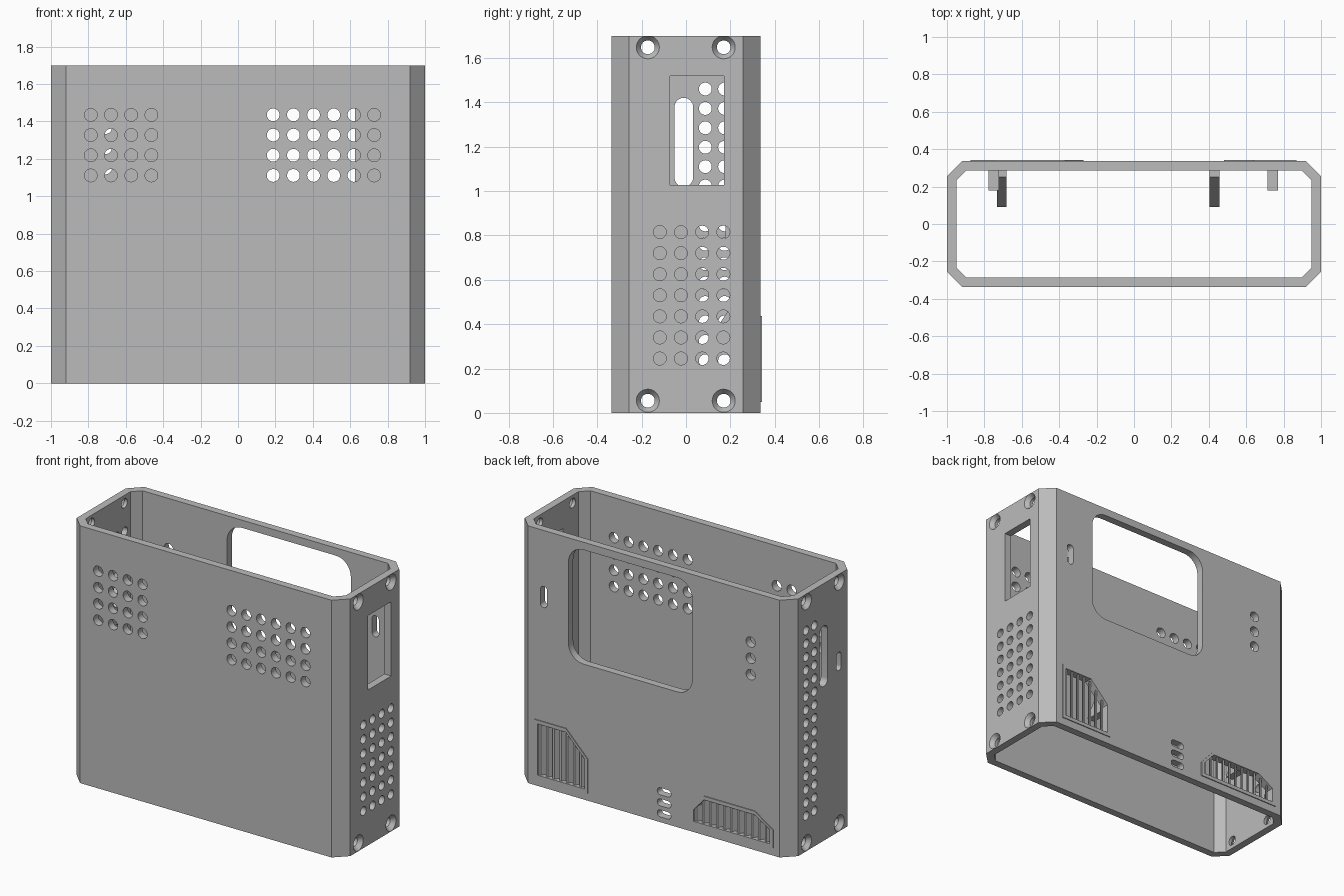
import bpy, bmesh, math

cube = bpy.data.objects.get("Cube")
if cube:
    bpy.data.objects.remove(cube, do_unlink=True)

grey = bpy.data.materials.new("plain_grey")
grey.use_nodes = True
COLOR = (0.5, 0.5, 0.5, 1)
grey.diffuse_color = COLOR
grey.node_tree.nodes["Principled BSDF"].inputs["Base Color"].default_value = COLOR

W, D, H, WALL, CH = 1.0, 0.336, 1.7, 0.05, 0.08


# Outlines
def rounded(cx, cy, w, h, r, seg=8):
    pts = []
    for i, (sx, sy) in enumerate([(1, 1), (-1, 1), (-1, -1), (1, -1)]):
        for k in range(seg + 1):
            a = (i + k / seg) * math.pi / 2
            pts.append((cx + sx * (w / 2 - r) + r * math.cos(a),
                        cy + sy * (h / 2 - r) + r * math.sin(a)))
    return pts


def circle(cx, cy, r, n=32):
    return [(cx + r * math.cos(2 * math.pi * k / n),
             cy + r * math.sin(2 * math.pi * k / n)) for k in range(n)]


def rect(x0, x1, y0, y1):
    return [(x0, y0), (x1, y0), (x1, y1), (x0, y1)]


def octagon(w, d, c):
    return [(w, c - d), (w, d - c), (w - c, d), (c - w, d),
            (-w, d - c), (-w, c - d), (c - w, -d), (w - c, -d)]


# Loft a stack of outlines along one axis into a closed solid
def loft(bm, axis, sections):
    place = {"x": lambda a, b, d: (d, a, b),
             "y": lambda a, b, d: (a, d, b),
             "z": lambda a, b, d: (a, b, d)}[axis]
    rings = [[bm.verts.new(place(a, b, d)) for a, b in pts] for pts, d in sections]
    n = len(rings[0])
    faces = [bm.faces.new(rings[0]), bm.faces.new(rings[-1])]
    for lo, hi in zip(rings, rings[1:]):
        for i in range(n):
            j = (i + 1) % n
            faces.append(bm.faces.new((lo[i], lo[j], hi[j], hi[i])))
    bmesh.ops.recalc_face_normals(bm, faces=faces)


def prism(bm, axis, pts, d0, d1):
    loft(bm, axis, [(pts, d0), (pts, d1)])


def make(name, bm):
    mesh = bpy.data.meshes.new(name)
    bm.to_mesh(mesh)
    bm.free()
    mesh.materials.append(grey)
    obj = bpy.data.objects.new(name, mesh)
    bpy.context.collection.objects.link(obj)
    return obj


def activate(obj):
    bpy.ops.object.select_all(action="DESELECT")
    obj.select_set(True)
    bpy.context.view_layer.objects.active = obj


def cut(obj, bm):
    cutter = make("cutter", bm)
    cutter.hide_render = True
    mod = obj.modifiers.new("cut", "BOOLEAN")
    mod.operation, mod.solver, mod.object = "DIFFERENCE", "EXACT", cutter
    activate(obj)
    bpy.ops.object.modifier_apply(modifier=mod.name)
    bpy.data.objects.remove(cutter, do_unlink=True)


# Case: an open chamfered tube
bm = bmesh.new()
prism(bm, "z", octagon(W, D, CH), 0, H)
case = make("case", bm)
bore = bmesh.new()
prism(bore, "z", octagon(W - WALL, D - WALL, 0.053), -0.1, H + 0.1)
cut(case, bore)

FRONT, BACK = (-0.4, -0.25), (0.25, 0.4)
LEFT, RIGHT = (0.9, 1.1), (-1.1, -0.9)
bm = bmesh.new()

# Front air holes
for x in [-0.787 + 0.108 * i for i in range(4)] + [0.188 + 0.108 * i for i in range(6)]:
    for row in range(4):
        prism(bm, "y", circle(x, 1.435 - 0.108 * row, 0.034), *FRONT)

# Back window, slots and holes
prism(bm, "y", rounded(0.172, 1.272, 0.905, 0.755, 0.11), *BACK)
prism(bm, "y", rounded(0.805, 1.26, 0.05, 0.14, 0.024), *BACK)
for i in range(3):
    prism(bm, "y", circle(-0.708, 1.367 - 0.108 * i, 0.034), *BACK)
    prism(bm, "y", rounded(-0.075, 0.058 + 0.073 * i, 0.1, 0.046, 0.022), *BACK)

# Left side: port opening and air holes
prism(bm, "x", rect(-0.072, 0.172, 1.027, 1.518), *LEFT)
for col in range(4):
    for row in range(7):
        prism(bm, "x", circle(-0.118 + 0.0955 * col, 0.245 + 0.095 * row, 0.029), *LEFT)

# Right side: two slots and two long columns of air holes
prism(bm, "x", rounded(-0.01, 1.22, 0.084, 0.4, 0.041), *RIGHT)
prism(bm, "x", rounded(-0.167, 1.125, 0.05, 0.12, 0.024), *RIGHT)
for y in (0.087, 0.174):
    for row in range(15):
        prism(bm, "x", circle(y, 0.235 + 0.0875 * row, 0.029), *RIGHT)

# Countersunk screw holes on both sides
for side in (-1, 1):
    for y in (-0.172, 0.17):
        for z in (0.055, H - 0.052):
            wide, narrow = circle(y, z, 0.052), circle(y, z, 0.031)
            loft(bm, "x", [(wide, side * 1.1), (wide, side * W),
                           (narrow, side * 0.972), (narrow, side * 0.9)])


# Vent outlines, used for the raised border and for the opening
def tall_vent(m):
    return [(0.87 - m, 0.05 + m), (0.87 - m, 0.437 - m), (0.64, 0.437 - m),
            (0.48 + m, 0.275), (0.48 + m, 0.05 + m)]


def wide_vent(m):
    return [(-0.27 - m, 0.05 + m), (-0.27 - m, 0.15), (-0.37, 0.26 - m),
            (-0.74, 0.26 - m), (-0.875 + m, 0.17), (-0.875 + m, 0.05 + m)]


vents = {"tall_vent": tall_vent, "wide_vent": wide_vent}
for outline in vents.values():
    prism(bm, "y", outline(0.024), *BACK)
cut(case, bm)

for name, outline in vents.items():
    # Raised border
    bm = bmesh.new()
    prism(bm, "y", outline(0), D - 0.002, D + 0.006)
    border = make(name + "_border", bm)
    hole = bmesh.new()
    prism(hole, "y", outline(0.024), *BACK)
    cut(border, hole)

    # Slanted upright slats, trimmed to the shape of the opening
    pts = outline(0.022)
    x0, x1 = min(p[0] for p in pts), max(p[0] for p in pts)
    count = round((x1 - x0) / 0.05)
    bm = bmesh.new()
    for i in range(count):
        x = x0 + (i + 0.5) * (x1 - x0) / count
        top = min(a[1] + (b[1] - a[1]) * (x - a[0]) / (b[0] - a[0])
                  for a, b in zip(pts, pts[1:]) if abs(a[0] - b[0]) > 0.01
                  and min(a[0], b[0]) <= x <= max(a[0], b[0]))
        slat = [(x - 0.02, 0.29), (x - 0.006, 0.29), (x + 0.02, 0.33), (x + 0.006, 0.33)]
        prism(bm, "z", slat, 0.07, top)
    make(name + "_slats", bm)

# Inner sloped brackets and small tabs on the back wall
inner = D - WALL + 0.005
for i, x in enumerate((-0.707, 0.43)):
    bm = bmesh.new()
    prism(bm, "x", [(inner, 0.3), (inner, 0.55), (0.25, 0.55), (0.09, 0.31), (0.09, 0.3)],
          x - 0.026, x + 0.026)
    make(f"sloped_bracket_{i + 1}", bm)
for i, x in enumerate((-0.75, 0.742)):
    bm = bmesh.new()
    prism(bm, "z", rect(x - 0.027, x + 0.027, 0.178, inner), 0.77, 0.86)
    make(f"inner_tab_{i + 1}", bm)

# Smooth the round holes, keep the case edges sharp
activate(case)
bpy.ops.object.shade_smooth_by_angle(angle=math.radians(30))
